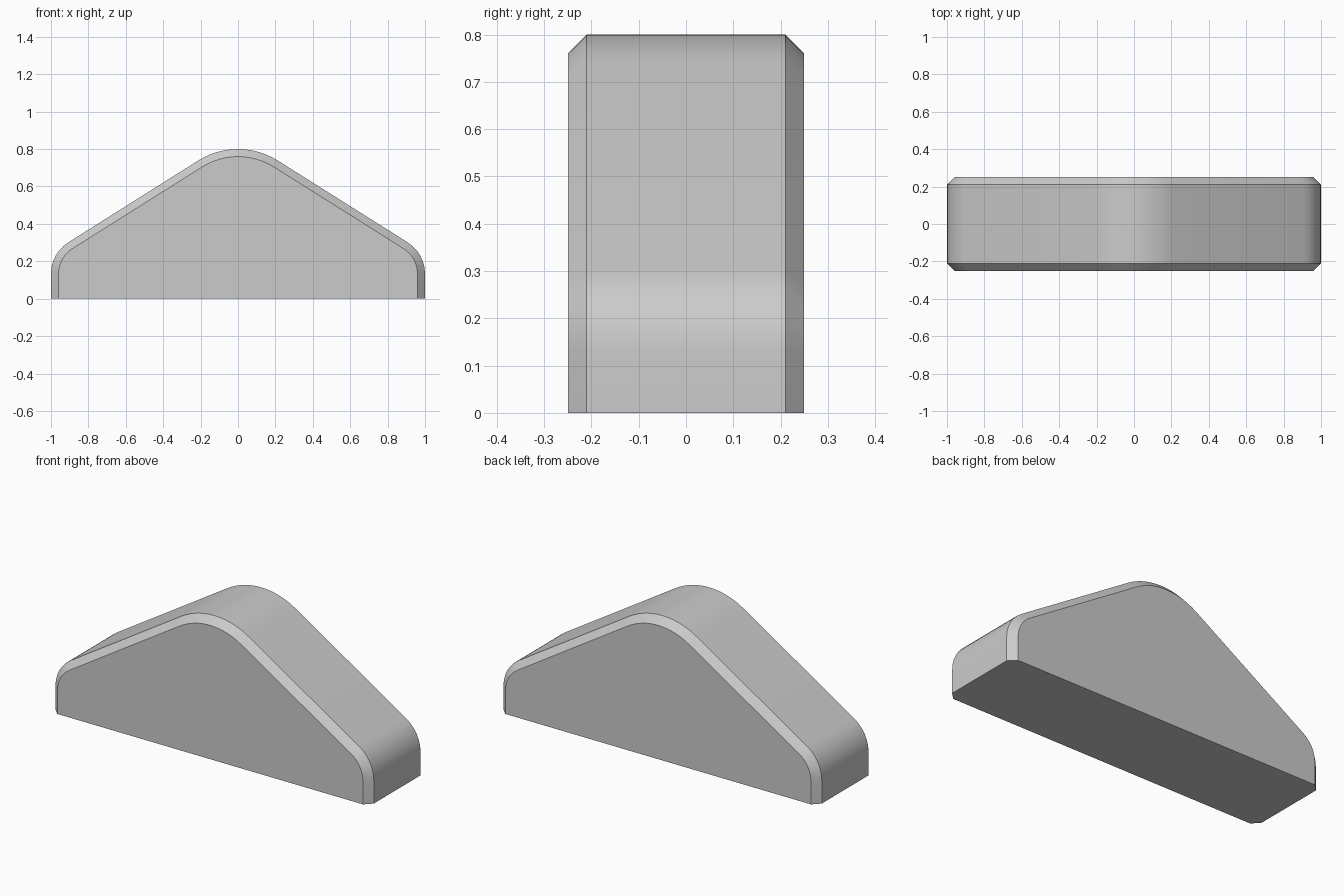
import bpy, bmesh, math

cube = bpy.data.objects.get("Cube")
if cube:
    bpy.data.objects.remove(cube, do_unlink=True)

# Main dimensions
HALF_WIDTH, HEIGHT, HALF_DEPTH, CHAMFER = 1.0, 0.8, 0.25, 0.04
TOP_R, SIDE_R = 0.4, 0.2
SLOPE = math.radians(32.2)
SEGMENTS = 6


def arc(cx, cz, radius, start, end):
    steps = [start + (end - start) * i / SEGMENTS for i in range(SEGMENTS + 1)]
    return [(cx + radius * math.cos(a), cz + radius * math.sin(a)) for a in steps]


def profile(inset):
    """Rounded gable outline, from the right foot over the crest to the left foot."""
    tangent = math.pi / 2 - SLOPE
    crest_z = HEIGHT - TOP_R
    side_x = HALF_WIDTH - SIDE_R
    # The shoulder centre is placed so that the slope touches both arcs
    side_z = crest_z + (TOP_R - SIDE_R - side_x * math.sin(SLOPE)) / math.cos(SLOPE)
    half = [(HALF_WIDTH - inset, 0)]
    half += arc(side_x, side_z, SIDE_R - inset, 0, tangent)
    half += arc(0, crest_z, TOP_R - inset, tangent, math.pi / 2)
    return half + [(-x, z) for x, z in reversed(half[:-1])]


# Body: four outlines joined from front to back, chamfered at both faces
bm = bmesh.new()
rings = []
for y, inset in ((-HALF_DEPTH, CHAMFER), (CHAMFER - HALF_DEPTH, 0),
                 (HALF_DEPTH - CHAMFER, 0), (HALF_DEPTH, CHAMFER)):
    rings.append([bm.verts.new((x, y, z)) for x, z in profile(inset)])
for a, b in zip(rings, rings[1:]):
    for i in range(len(a) - 1):
        bm.faces.new((a[i], a[i + 1], b[i + 1], b[i]))
bm.faces.new(rings[0])
bm.faces.new(rings[-1])
# Flat underside
bm.faces.new([r[0] for r in rings] + [r[-1] for r in reversed(rings)])
bmesh.ops.recalc_face_normals(bm, faces=bm.faces)
mesh = bpy.data.meshes.new("gable_block")
bm.to_mesh(mesh)
bm.free()
block = bpy.data.objects.new("gable_block", mesh)
bpy.context.collection.objects.link(block)

# Plain grey
grey = bpy.data.materials.new("light_grey")
grey.use_nodes = True
color = (0.6, 0.6, 0.6, 1)
grey.diffuse_color = color
grey.node_tree.nodes["Principled BSDF"].inputs["Base Color"].default_value = color
mesh.materials.append(grey)

# Smooth arcs, sharp chamfers
bpy.ops.object.select_all(action="DESELECT")
block.select_set(True)
bpy.context.view_layer.objects.active = block
bpy.ops.object.shade_smooth_by_angle(angle=math.radians(30))
